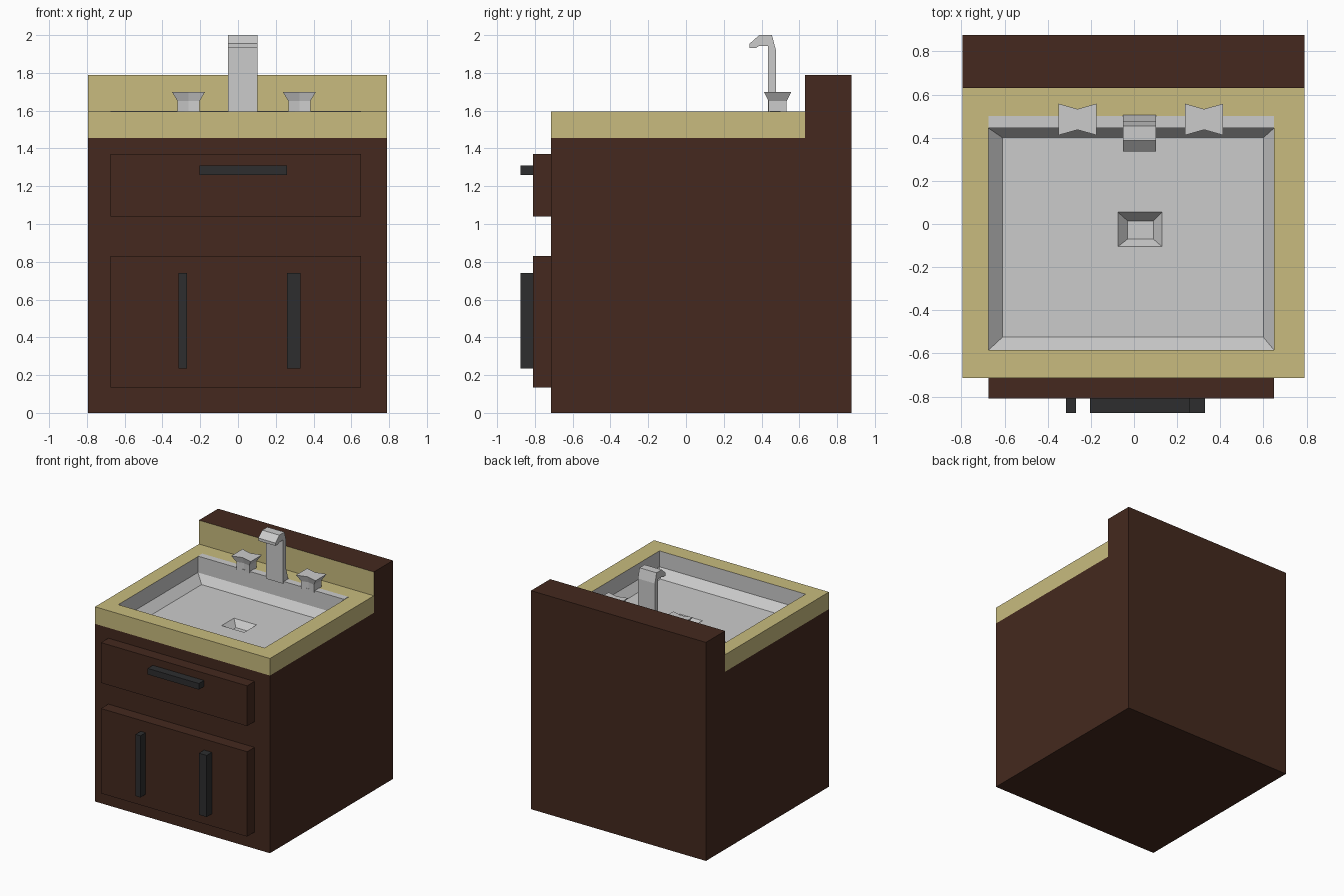
import bpy, bmesh

if "Cube" in bpy.data.objects:
    bpy.data.objects.remove(bpy.data.objects["Cube"])


def material(name, rgb):
    m = bpy.data.materials.new(name)
    m.diffuse_color = (*rgb, 1)
    m.use_nodes = True
    m.node_tree.nodes["Principled BSDF"].inputs["Base Color"].default_value = m.diffuse_color
    return m


WOOD = material("dark_wood", (0.058, 0.022, 0.013))
STONE = material("cream_stone", (0.58, 0.50, 0.21))
IRON = material("dark_metal", (0.026, 0.027, 0.028))


def finish(bm, name, *mats):
    me = bpy.data.meshes.new(name)
    bm.normal_update()
    bm.to_mesh(me)
    bm.free()
    for m in mats:
        me.materials.append(m)
    ob = bpy.data.objects.new(name, me)
    bpy.context.collection.objects.link(ob)
    return ob


def loft(loops, cap_start=False, cap_end=False):
    """Bridge equal-length point loops with quads."""
    bm = bmesh.new()
    rings = [[bm.verts.new(p) for p in loop] for loop in loops]
    n = len(rings[0])
    for a, b in zip(rings, rings[1:]):
        for i in range(n):
            j = (i + 1) % n
            bm.faces.new((a[i], a[j], b[j], b[i]))
    if cap_start:
        bm.faces.new(rings[0][::-1])
    if cap_end:
        bm.faces.new(rings[-1])
    if cap_start and cap_end:
        bmesh.ops.recalc_face_normals(bm, faces=bm.faces)
    return bm


def rect(x0, x1, y0, y1, z):
    return [(x0, y0, z), (x1, y0, z), (x1, y1, z), (x0, y1, z)]


def box(name, x0, x1, y0, y1, z0, z1, *mats):
    loops = [rect(x0, x1, y0, y1, z) for z in (z0, z1)]
    return finish(loft(loops, True, True), name, *mats)


def extrude_x(profile, x0, x1):
    """Prism along x from a (y, z) profile."""
    return loft([[(x, y, z) for y, z in profile] for x in (x0, x1)], True, True)


L, R = -0.795, 0.79          # cabinet sides
F, B, S = -0.715, 0.877, 0.63  # cabinet front, back, splash face
DECK, TOP = 1.455, 1.595

# Cabinet with raised back; the splash face is cream, the deck is left open
bm = extrude_x([(F, 0), (B, 0), (B, 1.79), (S, 1.79), (S, DECK), (F, DECK)], L, R)
bm.normal_update()
deck = []
for f in bm.faces:
    c = f.calc_center_median()
    if abs(f.normal.y) > 0.9 and abs(c.y - S) < 0.01:
        f.material_index = 1
    if f.normal.z > 0.9 and abs(c.z - DECK) < 0.01:
        deck.append(f)
bmesh.ops.delete(bm, geom=deck, context='FACES_ONLY')
finish(bm, "cabinet", WOOD, STONE)

# Countertop with the sink opening
opening = (-0.675, 0.65, -0.585, 0.445)
finish(loft([rect(L, R, F, S, DECK), rect(L, R, F, S, TOP), rect(*opening, TOP)]),
       "countertop", STONE)

# Basin: upright walls, sloped foot, floor, recessed drain
finish(loft([rect(*opening, TOP), rect(*opening, 1.465),
             rect(-0.61, 0.60, -0.525, 0.40, 1.40),
             rect(-0.075, 0.13, -0.105, 0.055, 1.40),
             rect(-0.03, 0.09, -0.07, 0.015, 1.35)], cap_end=True), "basin")
box("tap_ledge", -0.675, 0.65, 0.445, 0.50, 1.58, 1.599)

# Faucet
finish(extrude_x([(0.435, 1.585), (0.508, 1.585), (0.476, 1.69), (0.476, 1.92),
                  (0.455, 2.0), (0.388, 2.0), (0.337, 1.955), (0.337, 1.932),
                  (0.372, 1.932), (0.385, 1.942), (0.435, 1.942)],
                 -0.052, 0.103), "faucet")


# Bow-tie tap knobs
def bow_tie(cx, hx, hy, waist, z, cy=0.485):
    return [(cx - hx, cy - hy, z), (cx, cy - waist, z), (cx + hx, cy - hy, z),
            (cx + hx, cy + hy, z), (cx, cy + waist, z), (cx - hx, cy + hy, z)]


for side, cx in (("left", -0.262), ("right", 0.325)):
    finish(loft([bow_tie(cx, 0.058, 0.048, 0.035, 1.585),
                 bow_tie(cx, 0.058, 0.048, 0.035, 1.65),
                 bow_tie(cx, 0.088, 0.073, 0.048, 1.70)], True, True),
           side + "_tap_knob")

# Raised drawer and door fronts
for name, z0, z1 in (("drawer_front", 1.04, 1.37), ("door_front", 0.135, 0.83)):
    box(name, -0.675, 0.65, -0.81, F, z0, z1, WOOD)

# Handles
for name, x0, x1, z0, z1 in (("drawer_handle", -0.205, 0.26, 1.26, 1.31),
                             ("left_door_handle", -0.315, -0.27, 0.235, 0.74),
                             ("right_door_handle", 0.26, 0.33, 0.235, 0.74)):
    box(name, x0, x1, -0.877, -0.81, z0, z1, IRON)
